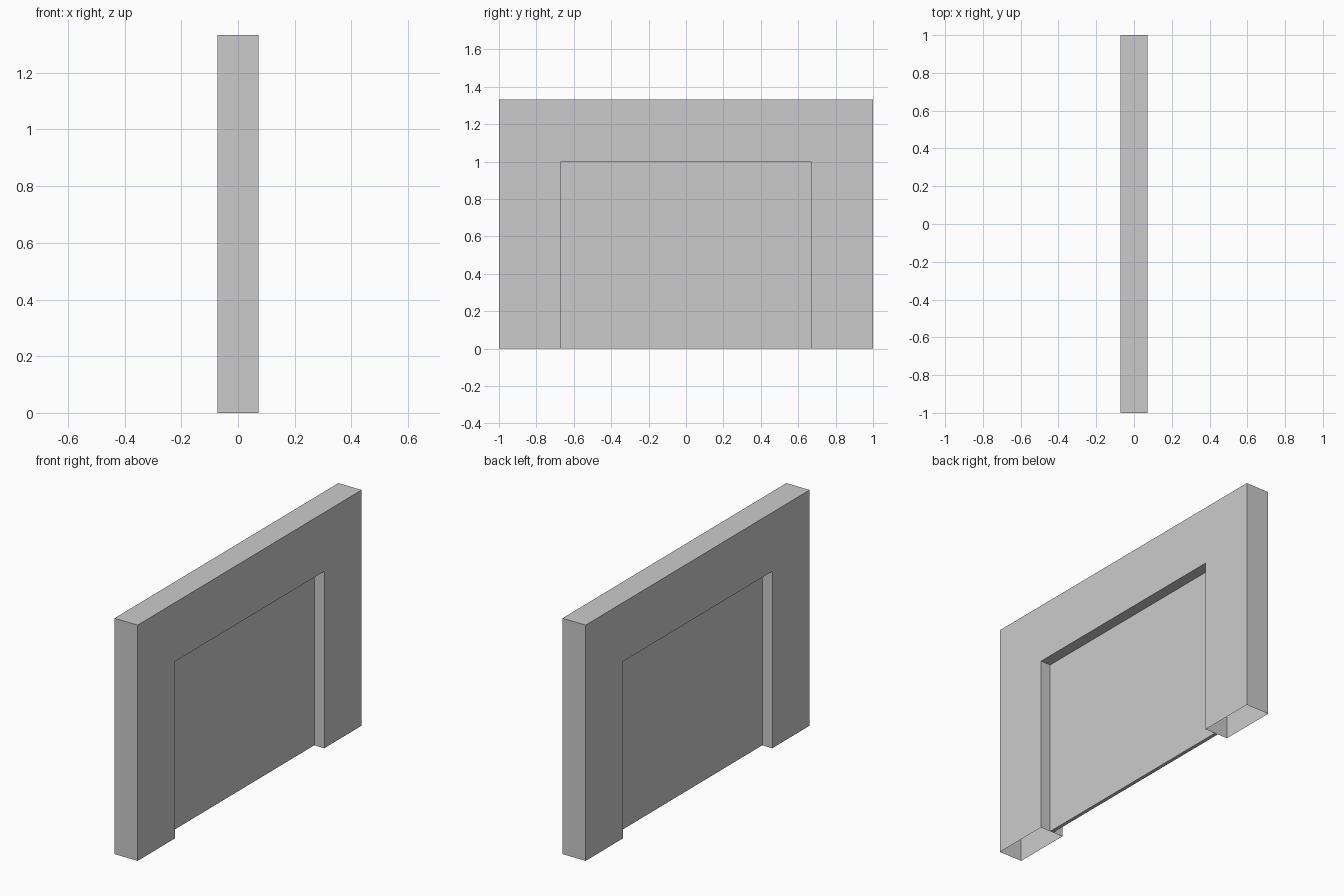
import bpy, bmesh
from mathutils import Matrix

if "Cube" in bpy.data.objects:
    bpy.data.objects.remove(bpy.data.objects["Cube"])

HALF_DEPTH, HALF_WIDTH, HEIGHT = 0.0725, 1.0, 1.333
OPEN_HALF, OPEN_TOP = 0.667, 1.0
PANEL_HALF = 0.01


def make_object(name, bm):
    bmesh.ops.recalc_face_normals(bm, faces=bm.faces)
    mesh = bpy.data.meshes.new(name)
    bm.to_mesh(mesh)
    bm.free()
    obj = bpy.data.objects.new(name, mesh)
    bpy.context.collection.objects.link(obj)
    return obj


# Door frame: U-shaped profile extruded through the wall, open under both feet
profile = [(-HALF_WIDTH, 0), (-HALF_WIDTH, HEIGHT), (HALF_WIDTH, HEIGHT), (HALF_WIDTH, 0),
           (OPEN_HALF, 0), (OPEN_HALF, OPEN_TOP), (-OPEN_HALF, OPEN_TOP), (-OPEN_HALF, 0)]
bm = bmesh.new()
face = bm.faces.new([bm.verts.new((-HALF_DEPTH, y, z)) for y, z in profile])
ext = bmesh.ops.extrude_face_region(bm, geom=[face], use_keep_orig=True)
moved = [g for g in ext["geom"] if isinstance(g, bmesh.types.BMVert)]
bmesh.ops.translate(bm, verts=moved, vec=(2 * HALF_DEPTH, 0, 0))
bmesh.ops.recalc_face_normals(bm, faces=bm.faces)
feet = [f for f in bm.faces if all(abs(v.co.z) < 1e-5 for v in f.verts)]
bmesh.ops.delete(bm, geom=feet, context='FACES_ONLY')
make_object("door_frame", bm)

# Door panel: thin slab in the middle of the opening
bm = bmesh.new()
bmesh.ops.create_cube(bm, size=1, matrix=Matrix.Translation((0, 0, OPEN_TOP / 2))
                      @ Matrix.Diagonal((2 * PANEL_HALF, 2 * OPEN_HALF, OPEN_TOP, 1)))
make_object("door_panel", bm)
